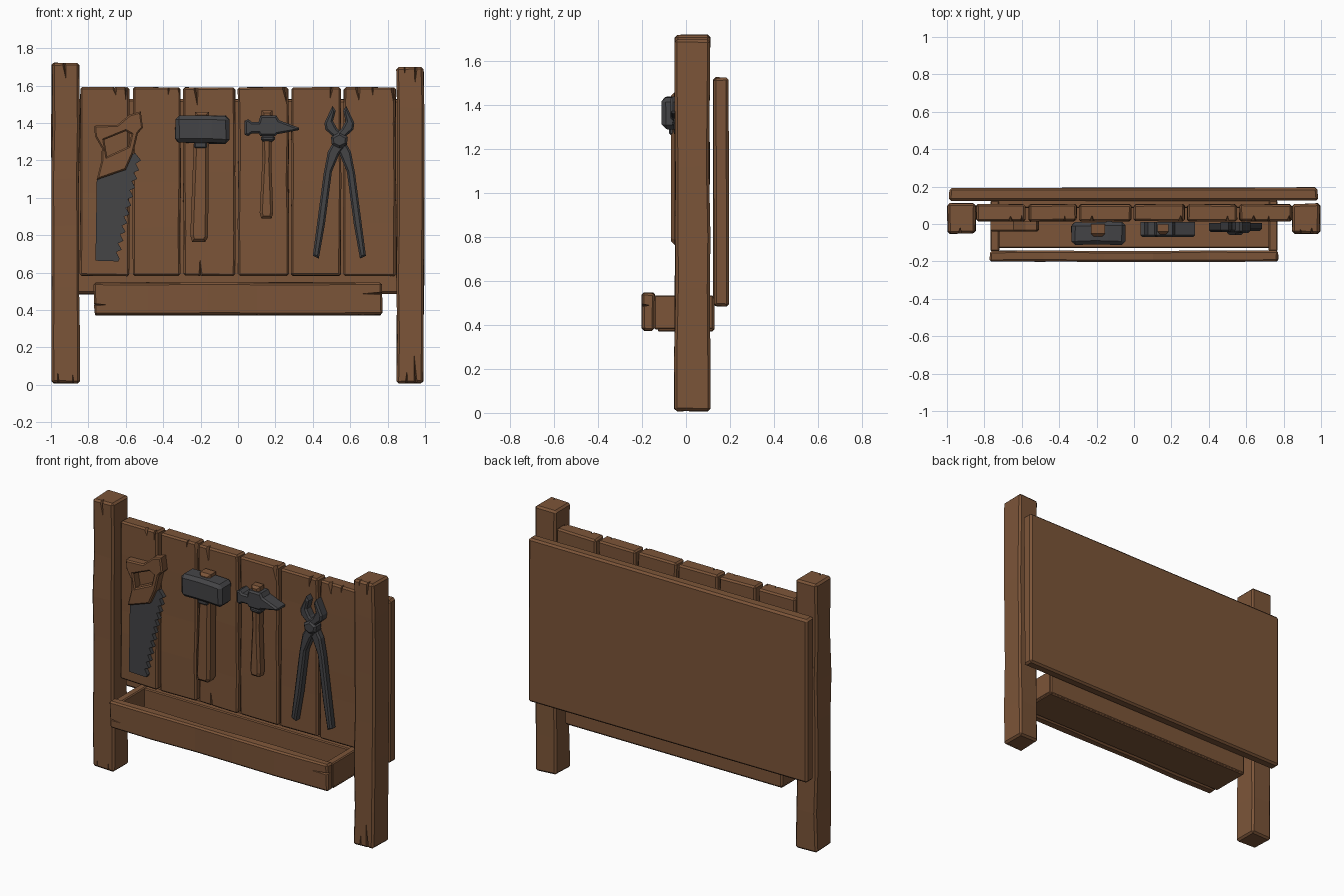
import bpy, bmesh, random
from mathutils import Vector

random.seed(4)
if "Cube" in bpy.data.objects:
    bpy.data.objects.remove(bpy.data.objects["Cube"])


def material(name, rgb):
    m = bpy.data.materials.new(name)
    m.use_nodes = True
    m.diffuse_color = (*rgb, 1)
    m.node_tree.nodes["Principled BSDF"].inputs["Base Color"].default_value = (*rgb, 1)
    return m


WOOD = material("brown wood", (0.2, 0.09, 0.04))
METAL = material("dark iron", (0.058, 0.058, 0.062))


def finish(name, bm, mat):
    bmesh.ops.recalc_face_normals(bm, faces=bm.faces)
    mesh = bpy.data.meshes.new(name)
    bm.to_mesh(mesh)
    bm.free()
    obj = bpy.data.objects.new(name, mesh)
    bpy.context.collection.objects.link(obj)
    if mat:
        mesh.materials.append(mat)
    return obj


def split_wood(obj, front, cracks):
    """Carve wedge-shaped splits, each (mouth, tip, half width) on the front plane."""
    bm = bmesh.new()
    for (mx, mz), (tx, tz), w in cracks:
        mouth, tip = Vector((mx, 0, mz)), Vector((tx, 0, tz))
        along = (tip - mouth).normalized()
        side = Vector((along.z, 0, -along.x)) * w
        mouth -= along * 0.01
        out, deep = Vector((0, front - 0.012, 0)), Vector((0, front + 0.035, 0))
        a, b, c, d = [bm.verts.new(p) for p in
                      (mouth + side + out, mouth - side + out, mouth + deep, tip + out)]
        for tri in ((a, b, c), (a, b, d), (b, c, d), (c, a, d)):
            bm.faces.new(tri)
    cutter = finish("split_cutter", bm, None)
    cutter.hide_render = True
    mod = obj.modifiers.new("splits", "BOOLEAN")
    mod.operation, mod.object, mod.solver = "DIFFERENCE", cutter, "EXACT"
    bpy.context.view_layer.objects.active = obj
    bpy.ops.object.modifier_apply(modifier=mod.name)
    bpy.data.objects.remove(cutter)


def board(name, lo, hi, mat=WOOD, bevel=0.01, cuts=0, wobble=0.0, cracks=()):
    """Chamfered box, sliced along its longest side and slightly worn."""
    lo, hi = Vector(lo), Vector(hi)
    size = hi - lo
    bm = bmesh.new()
    bmesh.ops.create_cube(bm, size=1)
    for v in bm.verts:
        v.co = (lo + hi) / 2 + v.co * size
    axis = max(range(3), key=lambda i: size[i])
    normal = Vector([float(i == axis) for i in range(3)])
    for k in range(cuts):
        point = lo + size * ((k + 1 + random.uniform(-0.25, 0.25)) / (cuts + 1))
        bmesh.ops.bisect_plane(bm, geom=bm.verts[:] + bm.edges[:] + bm.faces[:],
                               plane_co=point, plane_no=normal)
    for v in bm.verts:
        v.co += Vector([random.uniform(-wobble, wobble) for _ in range(3)])
    sharp = [e for e in bm.edges if e.calc_face_angle(0) > 0.8]
    bmesh.ops.bevel(bm, geom=sharp, offset=bevel, segments=1, affect="EDGES", clamp_overlap=True)
    obj = finish(name, bm, mat)
    if cracks:
        split_wood(obj, lo.y, cracks)
    return obj


def plate(name, outline, y0, y1, mat, chamfer=0.008, hole=None):
    """Flat outline in x and z given thickness, with a chamfered front."""
    bm = bmesh.new()
    edges = []
    for loop in filter(None, (outline, hole)):
        vs = [bm.verts.new((x, y1, z)) for x, z in loop]
        edges += [bm.edges.new((vs[i - 1], vs[i])) for i in range(len(vs))]
    bmesh.ops.triangle_fill(bm, edges=edges, use_beauty=True)
    ext = bmesh.ops.extrude_face_region(bm, geom=bm.faces[:], use_keep_orig=True)["geom"]
    for v in ext:
        if isinstance(v, bmesh.types.BMVert):
            v.co.y = y0 + chamfer
    front = [f for f in ext if isinstance(f, bmesh.types.BMFace)]
    bmesh.ops.recalc_face_normals(bm, faces=bm.faces)
    if chamfer:
        bmesh.ops.inset_region(bm, faces=front, thickness=chamfer, depth=chamfer,
                               use_even_offset=True, use_boundary=True)
    return finish(name, bm, mat)


# Posts
board("right_post", (-0.995, -0.05, 0.01), (-0.848, 0.108, 1.72), bevel=0.012, cuts=5, wobble=0.004,
      cracks=[((-0.93, 1.72), (-0.915, 1.6), 0.014), ((-0.96, 0), (-0.965, 0.12), 0.008),
              ((-0.88, 0), (-0.885, 0.09), 0.008)])
board("left_post", (0.848, -0.05, 0.01), (0.993, 0.108, 1.70), bevel=0.012, cuts=5, wobble=0.004,
      cracks=[((0.95, 1.7), (0.945, 1.58), 0.012), ((0.89, 1.7), (0.895, 1.64), 0.008),
              ((0.9, 0), (0.905, 0.1), 0.01), ((0.95, 0), (0.94, 0.2), 0.012)])

# Upright planks: x range and splits
planks = [
    (-0.845, -0.582, [((-0.66, 1.59), (-0.65, 1.53), 0.02), ((-0.6, 1.59), (-0.6, 1.5), 0.01)]),
    (-0.562, -0.308, [((-0.37, 1.59), (-0.375, 1.53), 0.01), ((-0.31, 1.59), (-0.305, 1.48), 0.02)]),
    (-0.292, -0.015, [((-0.225, 1.59), (-0.215, 1.46), 0.018), ((-0.2, 0.58), (-0.205, 0.72), 0.014)]),
    (0.0, 0.27, [((0.25, 1.59), (0.262, 1.48), 0.02)]),
    (0.285, 0.55, [((0.5, 1.59), (0.49, 1.51), 0.014)]),
    (0.565, 0.842, [((0.64, 1.59), (0.65, 1.49), 0.022), ((0.83, 1.59), (0.835, 1.47), 0.02),
                    ((0.72, 1.59), (0.72, 1.53), 0.01)]),
]
for i, (x0, x1, cracks) in enumerate(planks):
    board(f"plank_{i + 1}", (x0, 0.015, 0.583), (x1, 0.105, 1.59), cuts=3, wobble=0.003, cracks=cracks)

# Large back panel
board("back_panel", (-0.99, 0.125, 0.485), (0.982, 0.195, 1.528), bevel=0.012, wobble=0.004)

# Tray
board("tray_front", (-0.77, -0.2, 0.375), (0.773, -0.142, 0.545), cuts=4, wobble=0.004,
      cracks=[((0.773, 0.49), (0.62, 0.485), 0.01), ((-0.77, 0.43), (-0.66, 0.425), 0.008)])
board("tray_back", (-0.765, 0.085, 0.375), (0.765, 0.13, 0.53), bevel=0.006)
board("tray_floor", (-0.765, -0.128, 0.37), (0.765, 0.125, 0.4), bevel=0.005)
for side, s in (("right", -1), ("left", 1)):
    xs = sorted((s * 0.768, s * 0.72))
    board(f"tray_{side}_end", (xs[0], -0.145, 0.38), (xs[1], 0.125, 0.535), bevel=0.006)

# Saw: toothed blade and pierced grip
blade = [(-0.55, 1.24), (-0.74, 1.14), (-0.755, 1.1), (-0.762, 0.664), (-0.64, 0.66)]
TEETH = 11
for i in range(TEETH):
    t = i / TEETH
    x, z = -0.645 + 0.115 * t, 0.675 + 0.52 * t
    blade += [(x + 0.012, z), (x - 0.006, z + 0.035)]
blade.append((-0.518, 1.2))
plate("saw_blade", blade, -0.012, 0.014, METAL, chamfer=0)
plate("saw_grip",
      [(-0.768, 1.385), (-0.645, 1.39), (-0.58, 1.445), (-0.52, 1.462), (-0.508, 1.375), (-0.535, 1.345),
       (-0.56, 1.24), (-0.6, 1.15), (-0.756, 1.096), (-0.73, 1.2), (-0.728, 1.265), (-0.765, 1.33)],
      -0.04, 0.014, WOOD,
      hole=[(-0.715, 1.31), (-0.6, 1.357), (-0.57, 1.34), (-0.585, 1.275), (-0.7, 1.222)])

# Mallet
plate("mallet_handle", [(-0.245, 0.765), (-0.175, 0.765), (-0.16, 0.79), (-0.155, 1.46), (-0.23, 1.46),
                        (-0.24, 1.2), (-0.255, 0.8)], -0.068, 0.0, WOOD, chamfer=0.016)
board("mallet_head", (-0.334, -0.112, 1.292), (-0.043, 0.01, 1.437), METAL, bevel=0.02, cuts=2, wobble=0.005)
board("mallet_collar", (-0.235, -0.078, 1.265), (-0.165, 0.0, 1.3), METAL, bevel=0.008)

# Pointed hammer
plate("hammer_handle", [(0.125, 0.89), (0.18, 0.89), (0.188, 0.92), (0.178, 1.2), (0.185, 1.468),
                        (0.125, 1.468), (0.13, 1.2), (0.116, 0.92)], -0.055, 0.0, WOOD, chamfer=0.014)
plate("hammer_head", [(0.035, 1.338), (0.035, 1.412), (0.055, 1.42), (0.075, 1.405), (0.11, 1.405),
                      (0.12, 1.44), (0.205, 1.44), (0.22, 1.415), (0.325, 1.375), (0.325, 1.362),
                      (0.21, 1.34), (0.2, 1.33), (0.12, 1.33), (0.11, 1.345), (0.075, 1.345), (0.055, 1.33)],
      -0.07, 0.01, METAL, chamfer=0.01)
board("hammer_collar", (0.122, -0.063, 1.3), (0.198, 0.0, 1.335), METAL, bevel=0.012)

# Pincers: mirrored legs and jaws around a pivot
MID = 0.542
leg = [(0.4, 0.69), (0.432, 0.675), (0.465, 0.86), (0.502, 1.14), (0.542, 1.235), (0.585, 1.29),
       (0.53, 1.335), (0.48, 1.245), (0.458, 1.13), (0.425, 0.88)]
jaw = [(0.56, 1.28), (0.5, 1.335), (0.467, 1.365), (0.462, 1.4), (0.505, 1.492), (0.522, 1.465),
       (0.508, 1.41), (0.53, 1.37), (0.575, 1.33)]
for side, s in (("right", 1), ("left", -1)):
    def flip(points):
        return [(MID + s * (x - MID), z) for x, z in points]
    plate(f"pincer_{side}_leg", flip(leg), -0.04 - 0.003 * s, 0.005, METAL, chamfer=0.01)
    plate(f"pincer_{side}_jaw", flip(jaw), -0.045 + 0.003 * s, 0.01, METAL, chamfer=0.01)
plate("pincer_pivot", [(MID, 1.265), (MID + 0.04, 1.285), (MID + 0.045, 1.325), (MID, 1.35),
                       (MID - 0.045, 1.325), (MID - 0.04, 1.285)], -0.058, 0.0, METAL, chamfer=0.012)
